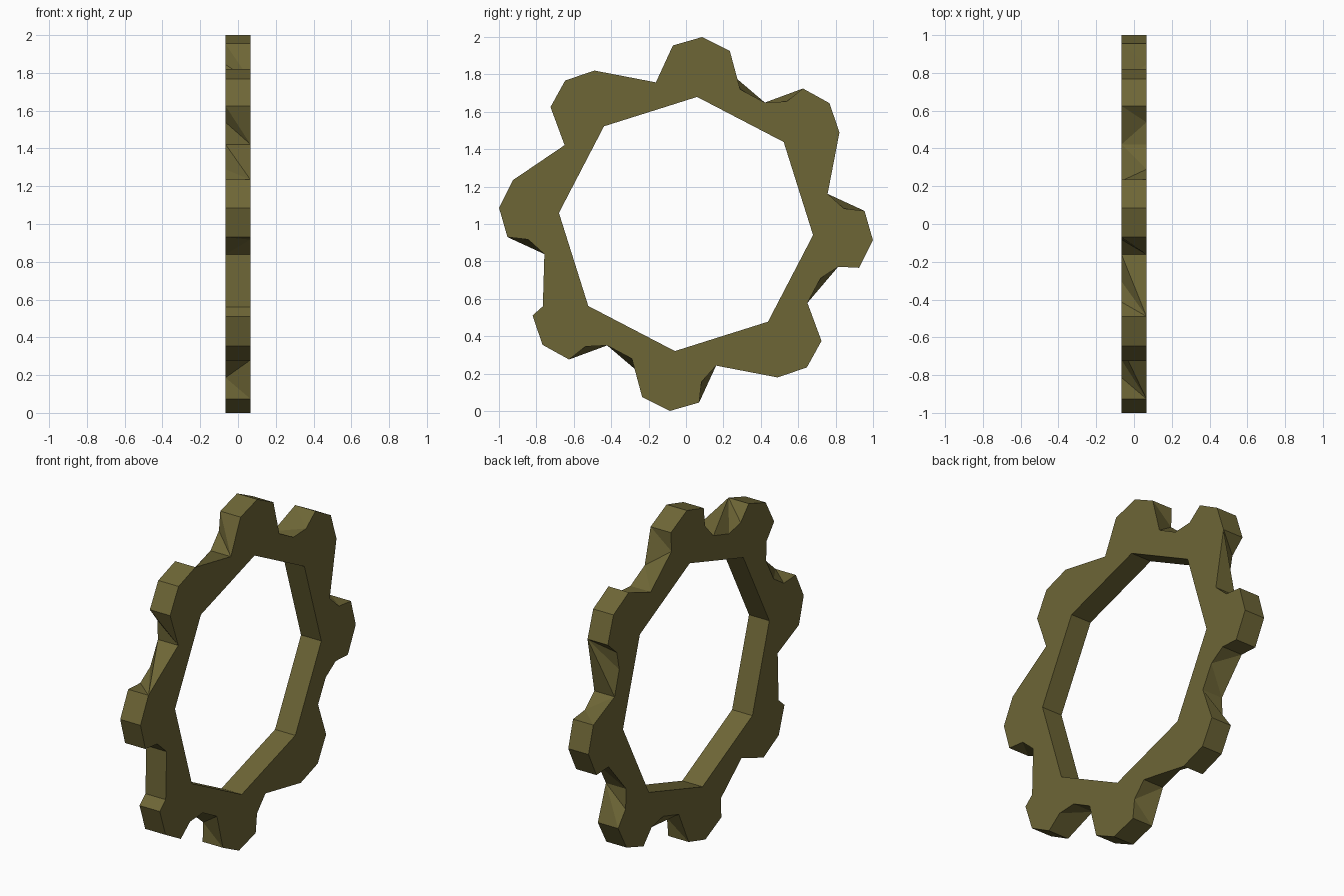
import bpy, bmesh, math

if "Cube" in bpy.data.objects:
    bpy.data.objects.remove(bpy.data.objects["Cube"])

HALF = 0.066          # half thickness along x
STEP = 45             # eight teeth

# tooth profile points: letter -> (degrees clockwise from top, radius)
P = {
    "a": (4.9, 1.003),    # tooth peak
    "b": (14.2, 0.955),   # trailing shoulder
    "c": (15.7, 0.845),   # trailing flank
    "d": (21.9, 0.776),   # root start
    "e": (33.0, 0.774),   # root end
    "f": (39.4, 0.848),   # leading flank
    "g": (40.8, 0.957),   # leading shoulder
    "h": (15.1, 0.883),   # shortened flank
}
# gap outline between neighbouring teeth: (on +x face, on -x face)
GAPS = [
    ("bdefg", "bceg"),
    ("befg", "bcdeg"),
    ("bcdeg", "bcefg"),
    ("befg", "bcdeg"),
    ("bdefg", "bceg"),
    ("bhefg", "bheg"),
    ("beg", "bcdefg"),
    ("beg", "bcdefg"),
]

bm = bmesh.new()
cache = {}


def vert(side, deg, r):
    key = (side, round(deg % 360, 2), r)
    if key not in cache:
        t = math.radians(deg)
        cache[key] = bm.verts.new((side * HALF, r * math.sin(t), 1 + r * math.cos(t)))
    return cache[key]


for k, (front, back) in enumerate(GAPS):
    base = k * STEP
    chains = {}
    for side, letters in ((1, front), (-1, back)):
        chain = [(P[c][0], vert(side, base + P[c][0], P[c][1])) for c in "a" + letters]
        chain.append((P["a"][0] + STEP, vert(side, base + STEP + P["a"][0], P["a"][1])))
        chains[side] = chain
        # flat side face of this sector
        inner = [vert(side, base + STEP + 5, 0.682), vert(side, base + 5, 0.682)]
        bm.faces.new([v for _, v in chain] + inner)
    # outer wall stitched between the two outlines
    A, B = chains[1], chains[-1]
    i = j = 0
    while i < len(A) - 1 or j < len(B) - 1:
        if j < len(B) - 1 and (i == len(A) - 1 or B[j + 1][0] <= A[i + 1][0]):
            bm.faces.new((A[i][1], B[j][1], B[j + 1][1]))
            j += 1
        else:
            bm.faces.new((A[i][1], B[j][1], A[i + 1][1]))
            i += 1
    # inner octagonal wall
    bm.faces.new((vert(1, base + 5, 0.682), vert(1, base + 50, 0.682),
                  vert(-1, base + 50, 0.682), vert(-1, base + 5, 0.682)))

bmesh.ops.recalc_face_normals(bm, faces=bm.faces)
mesh = bpy.data.meshes.new("cog_ring")
bm.to_mesh(mesh)
bm.free()
ring = bpy.data.objects.new("cog_ring", mesh)
bpy.context.collection.objects.link(ring)

mat = bpy.data.materials.new("olive_metal")
mat.diffuse_color = (0.155, 0.133, 0.037, 1)
mat.use_nodes = True
mat.node_tree.nodes["Principled BSDF"].inputs["Base Color"].default_value = mat.diffuse_color
mesh.materials.append(mat)
